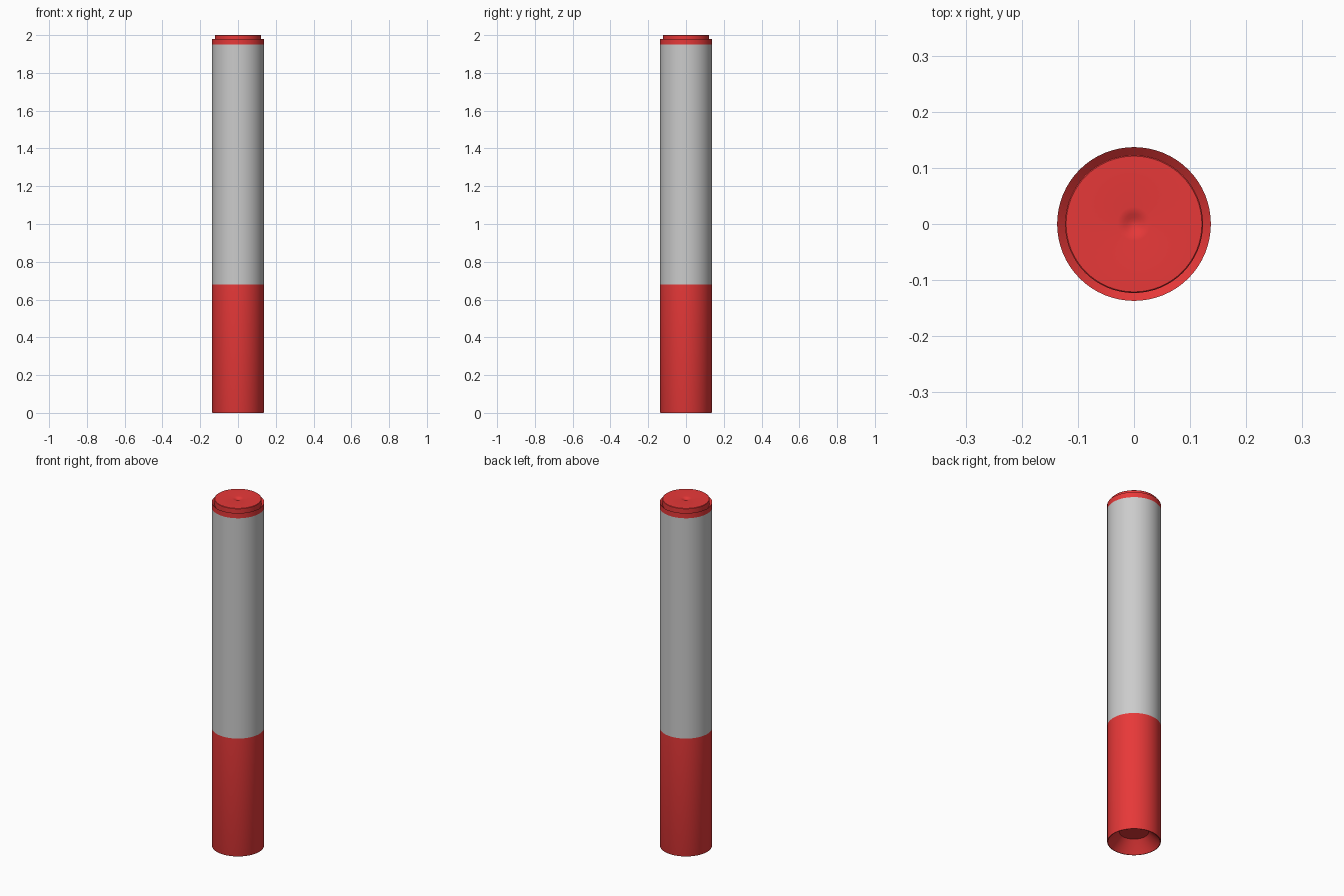
import bpy, bmesh, math

if "Cube" in bpy.data.objects:
    bpy.data.objects.remove(bpy.data.objects["Cube"])

SEGS = 64

def material(name, rgb):
    m = bpy.data.materials.new(name)
    m.diffuse_color = (*rgb, 1.0)
    m.use_nodes = True
    m.node_tree.nodes["Principled BSDF"].inputs["Base Color"].default_value = m.diffuse_color
    return m

def lathe(name, profile, mat=None):
    """Spin an (r, z) profile, listed from bottom axis to top axis, around z."""
    bm = bmesh.new()
    verts = [bm.verts.new((r, 0, z)) for r, z in profile]
    edges = [bm.edges.new(pair) for pair in zip(verts, verts[1:])]
    bmesh.ops.spin(bm, geom=verts + edges, cent=(0, 0, 0), axis=(0, 0, 1),
                   angle=2 * math.pi, steps=SEGS, use_duplicate=False)
    bmesh.ops.remove_doubles(bm, verts=bm.verts, dist=1e-5)
    bmesh.ops.recalc_face_normals(bm, faces=bm.faces)
    me = bpy.data.meshes.new(name)
    bm.to_mesh(me)
    bm.free()
    ob = bpy.data.objects.new(name, me)
    bpy.context.collection.objects.link(ob)
    if mat:
        me.materials.append(mat)
    bpy.ops.object.select_all(action='DESELECT')
    ob.select_set(True)
    bpy.context.view_layer.objects.active = ob
    bpy.ops.object.shade_smooth_by_angle(angle=math.radians(30))
    return ob

red = material("red", (0.8, 0.04, 0.04))
R = 0.137

# cap with a tapered recess in its lower end
lathe("cap", [(0, 0.06), (0.075, 0.06), (0.13, 0.004), (0.133, 0),
              (R - 0.001, 0), (R, 0.003), (R, 0.68), (0, 0.68)], red)

# plain barrel
lathe("barrel", [(0, 0.68), (R, 0.68), (R, 1.95), (0, 1.95)])

# end plug: outer collar, groove sloping inward, raised disc with shallow dimple
dimple = [(0.03 * i / 5, 2.0 - 0.008 * (0.5 + 0.5 * math.cos(math.pi * i / 5)))
          for i in range(5, -1, -1)]
lathe("end_plug", [(0, 1.95), (R, 1.95), (R, 1.98), (0.123, 1.968),
                   (0.123, 1.998), (0.121, 2.0)] + dimple, red)
